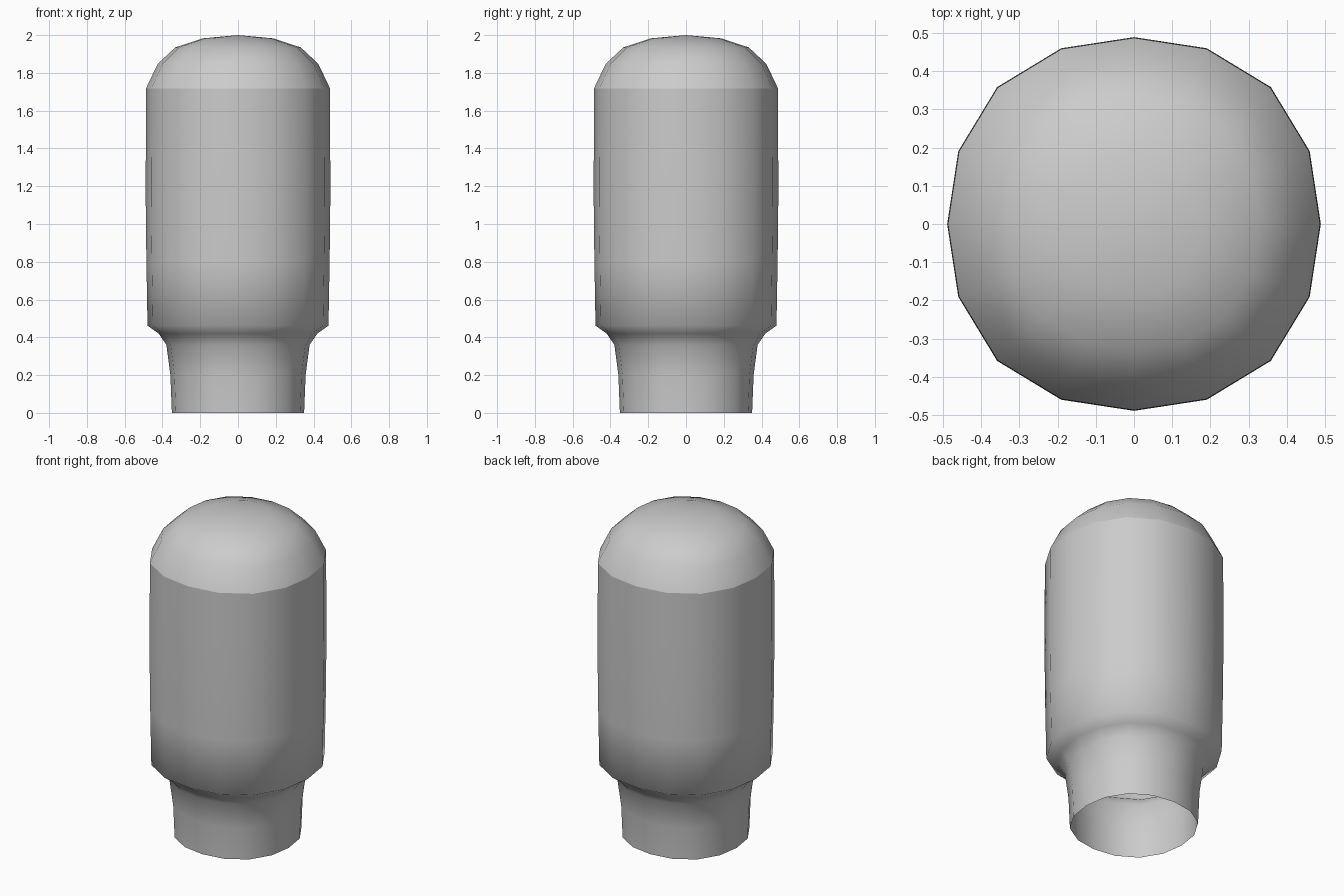
import bpy, bmesh
from math import cos, sin, pi

if "Cube" in bpy.data.objects:
    bpy.data.objects.remove(bpy.data.objects["Cube"])

SIDES = 16
# Profile (radius, height) from the open bottom rim to the dome
PROFILE = [(0.35, 0), (0.358, 0.2), (0.379, 0.36), (0.42, 0.42), (0.479, 0.462),
           (0.485, 0.8), (0.489, 1.15), (0.488, 1.45), (0.487, 1.718),
           (0.425, 1.848), (0.332, 1.935), (0.185, 1.983)]
TOP = 2.0
SEAM = 8  # ring where the dome meets the body


def ring(bm, r, z):
    # Slightly squared circle
    verts = []
    for i in range(SIDES):
        a = 2 * pi * i / SIDES
        k = r * (1.018 - 0.018 * cos(4 * a))
        verts.append(bm.verts.new((k * cos(a), k * sin(a), z)))
    return verts


bm = bmesh.new()
rings = [ring(bm, r, z) for r, z in PROFILE]

# Neck, shoulder, body and dome walls
for lo, hi in zip(rings, rings[1:]):
    for i in range(SIDES):
        j = (i + 1) % SIDES
        bm.faces.new((lo[i], lo[j], hi[j], hi[i]))

# Dome crown
apex = bm.verts.new((0, 0, TOP))
for i in range(SIDES):
    bm.faces.new((rings[-1][i], rings[-1][(i + 1) % SIDES], apex))

# Smooth shading with a crisp seam under the dome
for f in bm.faces:
    f.smooth = True
for i in range(SIDES):
    bm.edges.get((rings[SEAM][i], rings[SEAM][(i + 1) % SIDES])).smooth = False

mesh = bpy.data.meshes.new("domed_handle")
bm.to_mesh(mesh)
bm.free()
obj = bpy.data.objects.new("domed_handle", mesh)
bpy.context.collection.objects.link(obj)
